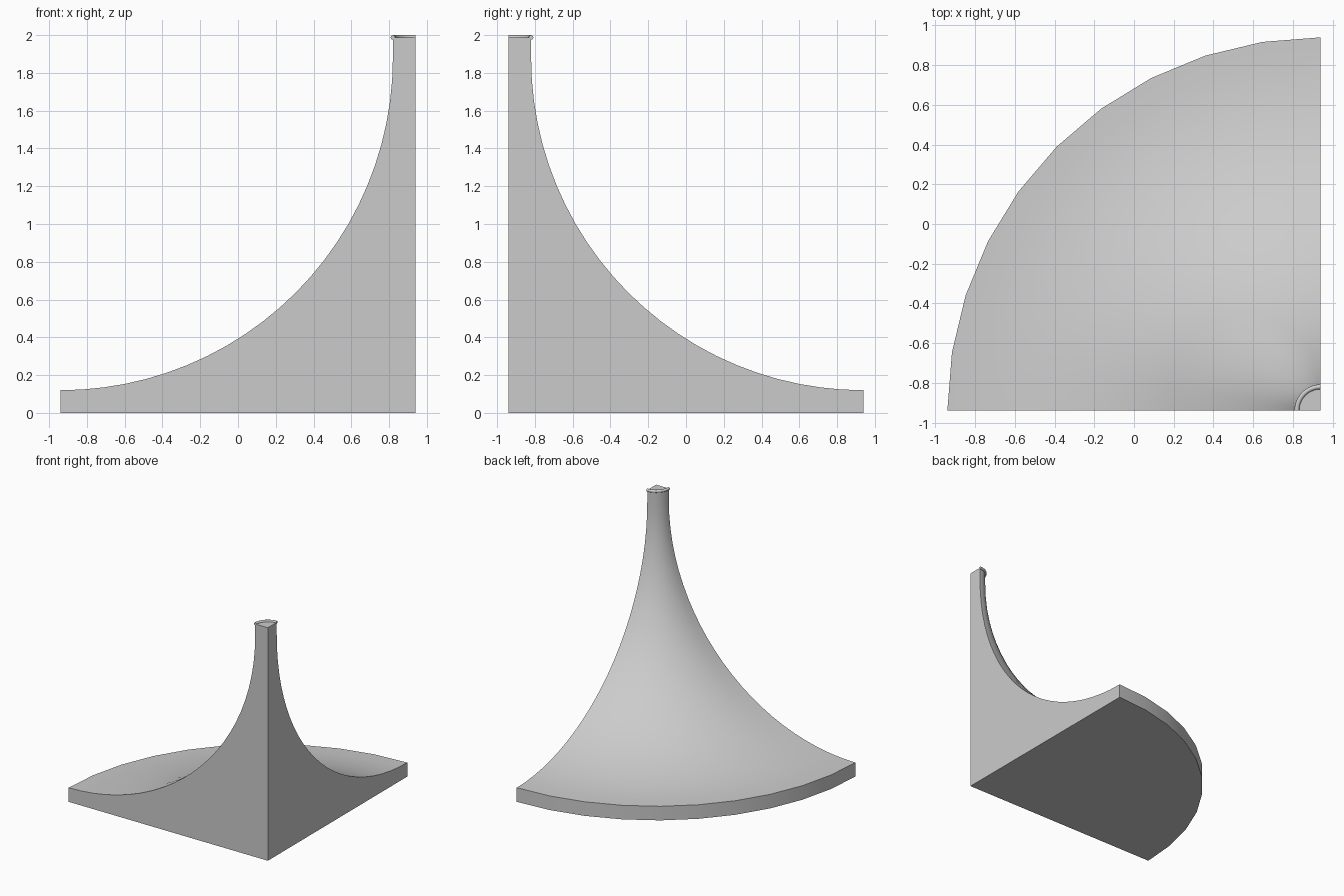
import bpy, bmesh, math

if "Cube" in bpy.data.objects:
    bpy.data.objects.remove(bpy.data.objects["Cube"])

AXIS = (0.94, -0.94)      # vertical corner edge the quarter turns about
BASE_R, STEM_R = 1.88, 0.12
RIM_H, TOP_Z = 0.12, 1.988


def quarter_lathe(name, profile, segments):
    """Sweep a closed (radius, z) profile through 90 degrees, capping both ends."""
    bm = bmesh.new()
    axis_verts = {i: bm.verts.new((*AXIS, z))
                  for i, (r, z) in enumerate(profile) if r == 0}
    rings = []
    for k in range(segments + 1):
        a = math.pi / 2 + math.pi / 2 * k / segments
        rings.append([axis_verts.get(i) or bm.verts.new(
            (AXIS[0] + r * math.cos(a), AXIS[1] + r * math.sin(a), z))
            for i, (r, z) in enumerate(profile)])
    n = len(profile)
    for a, b in zip(rings, rings[1:]):
        for i in range(n):
            j = (i + 1) % n
            corners = list(dict.fromkeys((a[i], b[i], b[j], a[j])))
            if len(corners) > 2:
                bm.faces.new(corners)
    bm.faces.new(rings[0])
    bm.faces.new(rings[-1])
    bmesh.ops.recalc_face_normals(bm, faces=bm.faces)
    mesh = bpy.data.meshes.new(name)
    bm.to_mesh(mesh)
    bm.free()
    obj = bpy.data.objects.new(name, mesh)
    bpy.context.collection.objects.link(obj)
    bpy.ops.object.select_all(action='DESELECT')
    obj.select_set(True)
    bpy.context.view_layer.objects.active = obj
    bpy.ops.object.shade_smooth_by_angle(angle=math.radians(35))
    return obj


# Flared quarter body: flat rim, concave quarter-circle sweep, short straight stem
sweep = BASE_R - STEM_R
steps = 24
flare = []
for s in range(steps + 1):
    t = math.pi / 2 * s / steps
    flare.append((BASE_R - sweep * math.sin(t),
                  RIM_H + sweep * (1 - math.cos(t))))
quarter_lathe("flared_body",
              [(0, 0), (BASE_R, 0)] + flare + [(STEM_R, TOP_Z), (0, TOP_Z)], 10)

# Small rounded bead around the top of the stem
bead_r = 0.012
bead = [(STEM_R + bead_r * math.cos(math.tau * i / 12),
         TOP_Z + bead_r * math.sin(math.tau * i / 12)) for i in range(12)]
quarter_lathe("top_bead", bead, 10)
